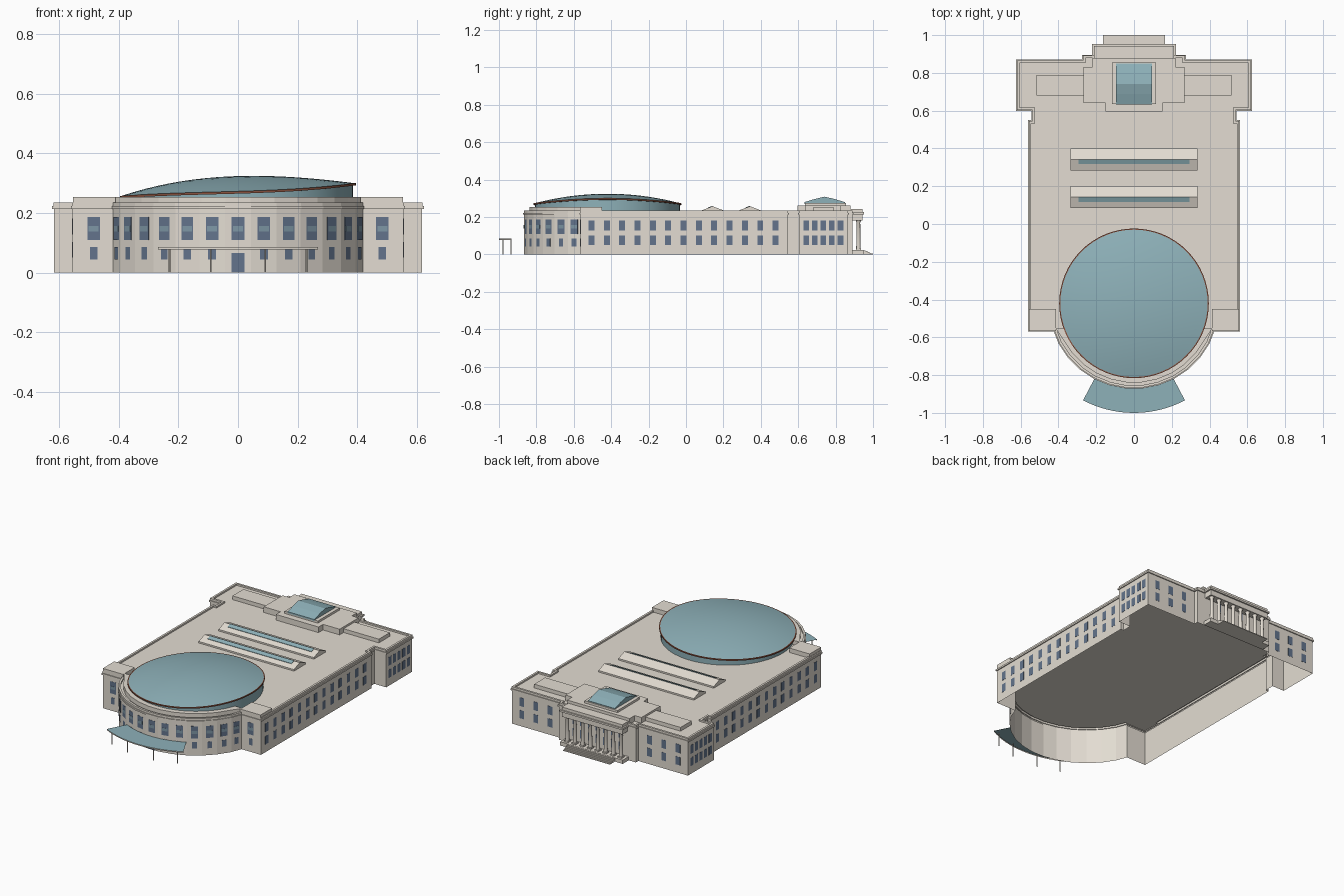
import bpy, bmesh
from math import sin, cos, radians, pi
from mathutils import Vector, Matrix

cube = bpy.data.objects.get("Cube")
if cube:
    bpy.data.objects.remove(cube, do_unlink=True)


def material(name, rgb):
    m = bpy.data.materials.new(name)
    m.use_nodes = True
    m.diffuse_color = (*rgb, 1)
    m.node_tree.nodes["Principled BSDF"].inputs["Base Color"].default_value = (*rgb, 1)
    return m


STONE = material("pale stone", (0.77, 0.72, 0.645))
TEAL = material("teal roof glass", (0.27, 0.44, 0.485))
BLUE = material("window blue", (0.125, 0.175, 0.265))
PANE = material("light pane", (0.21, 0.31, 0.38))
BROWN = material("rim brown", (0.25, 0.085, 0.05))

CY, R, STEP = -0.42, 0.447, 11.25      # rotunda centre, radius, facet angle
ROOF = 0.226


def finish(name, bm, mat, smooth=False):
    bmesh.ops.recalc_face_normals(bm, faces=bm.faces)
    mesh = bpy.data.meshes.new(name)
    bm.to_mesh(mesh)
    bm.free()
    mesh.materials.append(mat)
    ob = bpy.data.objects.new(name, mesh)
    bpy.context.collection.objects.link(ob)
    if smooth:
        bpy.ops.object.select_all(action='DESELECT')
        ob.select_set(True)
        bpy.context.view_layer.objects.active = ob
        bpy.ops.object.shade_smooth_by_angle(angle=radians(35))
    return ob


def loft(name, rings, mat, bottom=True, top=True, smooth=False):
    """Skin a stack of closed 3D rings."""
    bm = bmesh.new()
    loops = [[bm.verts.new(p) for p in ring] for ring in rings]
    for a, b in zip(loops, loops[1:]):
        for i in range(len(a)):
            j = (i + 1) % len(a)
            bm.faces.new((a[i], a[j], b[j], b[i]))
    if bottom:
        bm.faces.new(loops[0])
    if top:
        bm.faces.new(loops[-1])
    return finish(name, bm, mat, smooth)


def prism(name, plan, z0, z1, mat=STONE):
    return loft(name, [[(x, y, z) for x, y in plan] for z in (z0, z1)], mat)


def prism_x(name, profile, half, mat=STONE):
    return loft(name, [[(x, y, z) for y, z in profile] for x in (-half, half)], mat)


def box(name, x0, x1, y0, y1, z0, z1, mat=STONE):
    return prism(name, [(x0, y0), (x1, y0), (x1, y1), (x0, y1)], z0, z1, mat)


def ring(r, z, x=0, y=0, seg=16, lift=None):
    pts = [(r * cos(2 * pi * i / seg), r * sin(2 * pi * i / seg)) for i in range(seg)]
    return [(x + px, y + py, z + (lift(px) if lift else 0)) for px, py in pts]


def mirrored(half):
    """Close a right-hand outline running front to back."""
    return half + [(-x, y) for x, y in reversed(half)]


def offset(plan, d):
    out = []
    n = len(plan)
    for i in range(n):
        p, q, s = (Vector(plan[k % n]) for k in (i - 1, i, i + 1))
        a, b = (q - p).normalized(), (s - q).normalized()
        na, nb = Vector((a.y, -a.x)), Vector((b.y, -b.x))
        out.append(tuple(q + (na + nb) * (d / (1 + na.dot(nb)))))
    return out


def on_arc(r, deg):
    return (r * sin(radians(deg)), CY - r * cos(radians(deg)))


# Main shell: open below, with cornice, parapet and sunken roof
arc = [on_arc(R, STEP * (k + 0.5)) for k in range(6)]
plan = mirrored(arc + [(0.42, -0.564), (0.556, -0.564), (0.556, 0.545), (0.536, 0.545), (0.536, 0.605),
                       (0.619, 0.605), (0.619, 0.865), (0.27, 0.865), (0.27, 0.89), (0.21, 0.89)])
levels = [(0, 0), (0, 0.213), (0.006, 0.213), (0.006, 0.223), (0.001, 0.223),
          (0.001, 0.236), (-0.012, 0.236), (-0.012, ROOF)]
loft("building_shell", [[(x, y, z) for x, y in offset(plan, d)] for d, z in levels],
     STONE, bottom=False)

# Rotunda attic tier and front corner blocks
tier = [on_arc(0.42, STEP * (k + 0.5)) for k in range(6)] + [(0.417, -0.55)]
prism("rotunda_attic", mirrored(tier), ROOF, 0.254)
for side, s in (("left", 1), ("right", -1)):
    box("corner_block_" + side, *sorted((s * 0.412, s * 0.555)), -0.566, -0.45, ROOF, 0.254)


# Lopsided shallow dome on a glazed drum
def lift(x):
    return 0.03 * x + 0.04 * x ** 2 + 0.16 * x ** 3


RIM, EAVE = 0.265, 0.273
loft("dome_drum", [ring(0.387, ROOF, 0, CY, 64), ring(0.387, RIM, 0, CY, 64, lift)],
     TEAL, False, False, True)
rim = [(0.38, RIM), (0.396, RIM), (0.396, EAVE), (0.38, EAVE)]
loft("dome_rim", [ring(r, z, 0, CY, 64, lift) for r, z in rim], BROWN, False, False, True)
rows = [1 - 0.1 * k for k in range(10)] + [0.02]
loft("dome_cap", [ring(0.39 * t, EAVE + 0.051 * (1 - t * t), 0, CY, 64, lift) for t in rows],
     TEAL, False, True, True)

# Entrance canopy with stone fascia and posts
angles = [-27.7 + 55.4 * i / 16 for i in range(17)]


def arc_strip(name, r0, z0, r1, z1, mat):
    bm = bmesh.new()
    a, b = ([bm.verts.new((*on_arc(r, t), z)) for t in angles] for r, z in ((r0, z0), (r1, z1)))
    for i in range(16):
        bm.faces.new((a[i], a[i + 1], b[i + 1], b[i]))
    finish(name, bm, mat)


arc_strip("entrance_canopy", 0.449, 0.085, 0.58, 0.085, TEAL)
arc_strip("canopy_fascia", 0.58, 0.085, 0.58, 0.078, STONE)
for i, a in enumerate((-24, -9.3, 9.3, 24)):
    px, py = on_arc(0.565, a)
    loft(f"canopy_post_{i}", [ring(0.003, z, px, py, 8) for z in (0, 0.084)], STONE, smooth=True)

# Ridge skylights across the roof
for i, y in enumerate((0.142, 0.342)):
    prism_x(f"ridge_skylight_{i}", [(y - 0.058, ROOF), (y - 0.058, 0.236), (y, 0.258),
                                    (y + 0.058, 0.236), (y + 0.058, ROOF)], 0.335)
    prism_x(f"ridge_glass_{i}", [(y - 0.025, 0.248), (y - 0.025, 0.251), (y, 0.2605), (y, 0.257)],
            0.295, TEAL)

# Rear attic with vaulted skylight
box("rear_low_attic", -0.515, 0.515, 0.68, 0.79, ROOF, 0.25)
prism("rear_attic", mirrored([(0.15, 0.595), (0.15, 0.64), (0.267, 0.64), (0.267, 0.83),
                              (0.22, 0.83), (0.22, 0.88)]), ROOF, 0.262)
box("skylight_curb", -0.117, 0.117, 0.635, 0.855, 0.262, 0.276)
vault = [(0.741 - 0.108 * t, 0.28 + 0.029 * (1 - abs(t) ** 1.2)) for t in (-1, -0.5, 0, 0.5, 1)]
prism_x("skylight_glass", vault + [(0.633, 0.27), (0.849, 0.27)], 0.094, TEAL)

# Rear portico: platform, steps, columns, entablature
box("portico_platform", -0.22, 0.22, 0.891, 0.95, 0, 0.024)
stairs = []
for k in range(5):
    stairs += [(1 - 0.01 * k, 0.0045 * k), (1 - 0.01 * k, 0.0045 * (k + 1))]
prism_x("portico_steps", stairs + [(0.948, 0.0225), (0.948, 0)], 0.165)
box("portico_entablature", -0.212, 0.212, 0.891, 0.943, 0.182, 0.215)
box("portico_cornice", -0.222, 0.222, 0.891, 0.952, 0.215, 0.226)
box("portico_parapet", -0.212, 0.212, 0.88, 0.943, 0.226, 0.244)
for i in range(8):
    x = -0.189 + 0.054 * i
    box(f"column_base_{i}", x - 0.014, x + 0.014, 0.908, 0.936, 0.024, 0.032)
    shaft = [(0.012, 0.032), (0.0095, 0.17), (0.015, 0.182)]
    loft(f"column_{i}", [ring(r, z, x, 0.922) for r, z in shaft], STONE, smooth=True)

# Windows: thin plates on the outer wall faces, gathered into two meshes
glass, panes = bmesh.new(), bmesh.new()


def plate(bm, x, y, turn, w, z0, z1, out=0.001):
    m = (Matrix.Translation((x, y, (z0 + z1) / 2)) @ Matrix.Rotation(radians(turn), 4, 'Z')
         @ Matrix.Translation((0, -out, 0)) @ Matrix.Diagonal((w, 0.001, z1 - z0, 1)))
    bmesh.ops.create_cube(bm, size=1, matrix=m)


def front_bay(x, y, turn, w, door=False):
    plate(glass, x, y, turn, w, 0.11, 0.186)
    plate(panes, x, y, turn, w * 0.8, 0.138, 0.157, 0.0022)
    if door:
        plate(glass, x, y, turn, w, 0, 0.066)
    else:
        plate(glass, x, y, turn, w * 0.62, 0.044, 0.085)


def two_rows(x, y, turn, w):
    plate(glass, x, y, turn, w, 0.05, 0.102)
    plate(glass, x, y, turn, w, 0.128, 0.182)


flat = R * cos(radians(STEP / 2))
for k in range(-6, 7):
    a = max(-66.4, min(66.4, k * STEP))
    front_bay(*on_arc(flat, a), a, 0.043, k == 0)
for s in (1, -1):
    front_bay(s * 0.485, -0.564, 0, 0.042)
    for k in range(13):
        two_rows(s * 0.556, -0.505 + 0.082 * k, s * 90, 0.032)
    for k in range(5):
        two_rows(s * 0.619, 0.642 + 0.046 * k, s * 90, 0.03)
    for k in range(3):
        two_rows(s * (0.35 + 0.1 * k), 0.865, 180, 0.032)
for k in range(7):
    two_rows(-0.162 + 0.054 * k, 0.89, 180, 0.026)
finish("window_glass", glass, BLUE)
finish("window_panes", panes, PANE)
